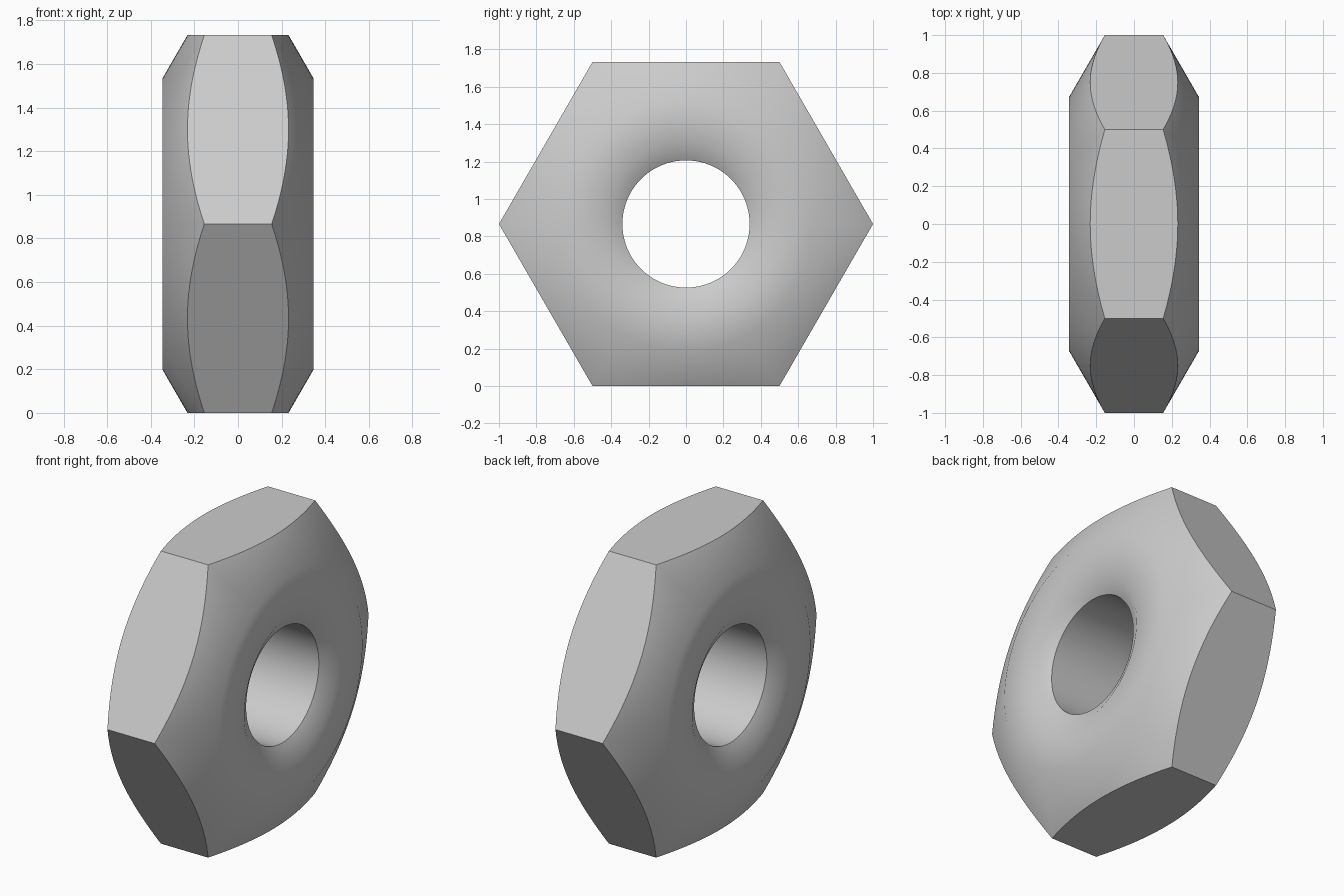
import bpy
import bmesh
import math

if "Cube" in bpy.data.objects:
    bpy.data.objects.remove(bpy.data.objects["Cube"], do_unlink=True)

# Main dimensions: the nut's axis runs along x
APOTHEM = math.sqrt(3) / 2
HALF = 0.345
FLAT_R = 0.67
RIM_R = 0.433
BORE_R = 0.34
SLOPE = math.tan(math.radians(30))
PER_SIDE = 20
SEGMENTS = 6 * PER_SIDE


def hex_radius(angle):
    """Distance from the axis to the hexagon, with corners on the y axis."""
    sector = math.pi / 3
    return APOTHEM / math.cos(angle % sector - sector / 2)


def section(angle):
    """Closed cross-section (x, radius) through the nut at one angle."""
    outer = hex_radius(angle)
    half = [
        (HALF - (RIM_R - BORE_R) * SLOPE, BORE_R),
        (HALF, RIM_R),
        (HALF, FLAT_R),
        (HALF - (outer - FLAT_R) * SLOPE, outer),
    ]
    return half + [(-x, r) for x, r in reversed(half)]


# Sweep the section around the axis
bm = bmesh.new()
rings = []
for i in range(SEGMENTS):
    a = math.tau * i / SEGMENTS
    rings.append([bm.verts.new((x, r * math.cos(a), APOTHEM + r * math.sin(a)))
                  for x, r in section(a)])
for i, ring in enumerate(rings):
    following = rings[(i + 1) % SEGMENTS]
    for j in range(len(ring)):
        k = (j + 1) % len(ring)
        bm.faces.new((ring[j], ring[k], following[k], following[j]))
bmesh.ops.recalc_face_normals(bm, faces=bm.faces)

mesh = bpy.data.meshes.new("hex_nut")
bm.to_mesh(mesh)
bm.free()
nut = bpy.data.objects.new("hex_nut", mesh)
bpy.context.collection.objects.link(nut)

# Plain grey metal
grey = bpy.data.materials.new("light_grey")
grey.use_nodes = True
colour = (0.6, 0.6, 0.6, 1)
grey.diffuse_color = colour
grey.node_tree.nodes["Principled BSDF"].inputs["Base Color"].default_value = colour
mesh.materials.append(grey)

# Smooth chamfers and bore, crisp hexagon edges
bpy.ops.object.select_all(action="DESELECT")
nut.select_set(True)
bpy.context.view_layer.objects.active = nut
bpy.ops.object.shade_smooth_by_angle(angle=math.radians(35))
